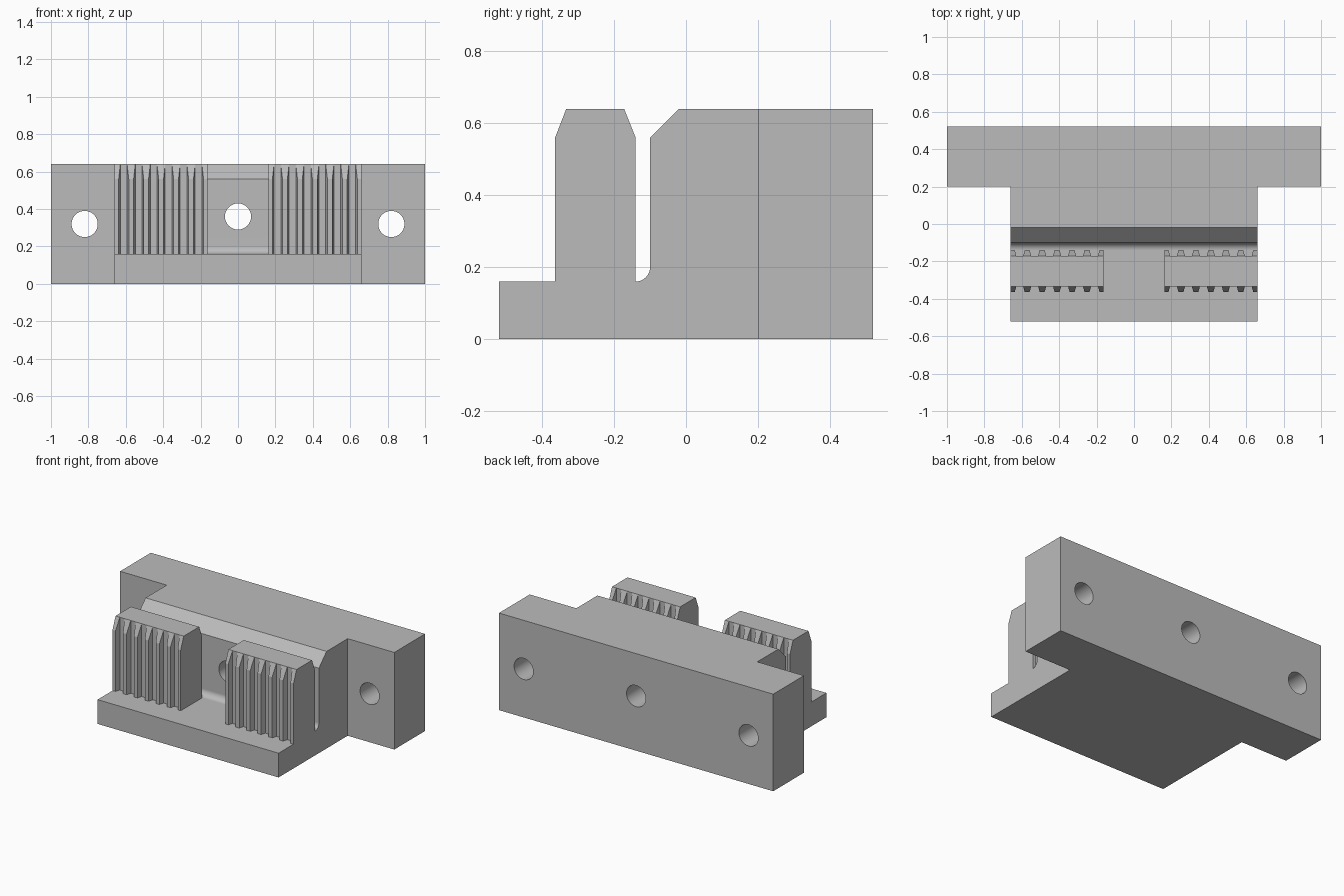
import bpy, bmesh
from math import sin, cos, pi, radians
from mathutils import Matrix

cube = bpy.data.objects.get("Cube")
if cube:
    bpy.data.objects.remove(cube, do_unlink=True)

grey = bpy.data.materials.new("plain_grey")
grey.use_nodes = True
colour = (0.5, 0.5, 0.5, 1)
grey.diffuse_color = colour
grey.node_tree.nodes["Principled BSDF"].inputs["Base Color"].default_value = colour

HALF, GAP = 0.66, 0.163          # outer half width, inner end of the toothed blocks
FLOOR, SHOULDER, TOP = 0.16, 0.56, 0.64


def loft(bm, lower, upper):
    """Closed solid between two matching loops of points."""
    a = [bm.verts.new(p) for p in lower]
    b = [bm.verts.new(p) for p in upper]
    bm.faces.new(a)
    bm.faces.new(b)
    for i in range(len(a)):
        j = (i + 1) % len(a)
        bm.faces.new((a[i], a[j], b[j], b[i]))


def finish(bm, name):
    bmesh.ops.recalc_face_normals(bm, faces=bm.faces[:])
    mesh = bpy.data.meshes.new(name)
    bm.to_mesh(mesh)
    bm.free()
    mesh.materials.append(grey)
    obj = bpy.data.objects.new(name, mesh)
    bpy.context.collection.objects.link(obj)
    return obj


# T-shaped body, extruded upwards from its plan
right = [(HALF, -0.52), (HALF, 0.2), (1, 0.2), (1, 0.52)]
plan = right + [(-x, y) for x, y in reversed(right)]
bm = bmesh.new()
loft(bm, [(x, y, 0) for x, y in plan], [(x, y, TOP) for x, y in plan])
body = finish(bm, "bracket_body")

# Front recess with rounded inner corner and chamfered upper edge
r = 0.04
arc = [(-0.14 + r * sin(t), FLOOR + r - r * cos(t))
       for t in (i * pi / 20 for i in range(11))]
recess = [(-0.7, FLOOR)] + arc + [(-0.1, SHOULDER), (0.04, 0.7), (-0.7, 0.7)]
bm = bmesh.new()
loft(bm, [(-0.8, y, z) for y, z in recess], [(0.8, y, z) for y, z in recess])
cutters = [finish(bm, "recess_cutter")]

# Bolt holes, bored front to back
for x, z in ((-0.82, 0.32), (0, 0.36), (0.82, 0.32)):
    bm = bmesh.new()
    bmesh.ops.create_cone(bm, cap_ends=True, segments=48, radius1=0.07, radius2=0.07,
                          depth=1.2, matrix=Matrix.Translation((x, 0.2, z))
                          @ Matrix.Rotation(pi / 2, 4, "X"))
    cutters.append(finish(bm, "hole_cutter"))

bpy.ops.object.select_all(action="DESELECT")
bpy.context.view_layer.objects.active = body
body.select_set(True)
for cutter in cutters:
    mod = body.modifiers.new("cut", "BOOLEAN")
    mod.operation, mod.solver, mod.object = "DIFFERENCE", "EXACT", cutter
    bpy.ops.object.modifier_apply(modifier=mod.name)
    bpy.data.objects.remove(cutter, do_unlink=True)
bpy.ops.object.shade_smooth_by_angle(angle=radians(30))
weighted = body.modifiers.new("flat_face_normals", "WEIGHTED_NORMAL")
weighted.keep_sharp = True


# Toothed blocks: a plain core with tapered vertical teeth on both faces
def clamp(x):
    return min(max(x, GAP), HALF)


def toothed_block(name, side):
    bm = bmesh.new()
    core = [(GAP, -0.333), (HALF, -0.333), (HALF, -0.172), (GAP, -0.172)]
    loft(bm, [(side * x, y, FLOOR) for x, y in core],
         [(side * x, y, TOP) for x, y in core])
    for root, tip in ((-0.333, -0.364), (-0.172, -0.14)):
        for i in range(7):
            c = 0.171 + 0.08 * i
            section = [(clamp(c - 0.022), root, TOP), (clamp(c + 0.022), root, TOP),
                       (clamp(c + 0.013), tip, SHOULDER), (clamp(c - 0.013), tip, SHOULDER)]
            loft(bm, [(side * x, y, FLOOR) for x, y, z in section],
                 [(side * x, y, z) for x, y, z in section])
    return finish(bm, name)


toothed_block("left_toothed_block", 1)
toothed_block("right_toothed_block", -1)
